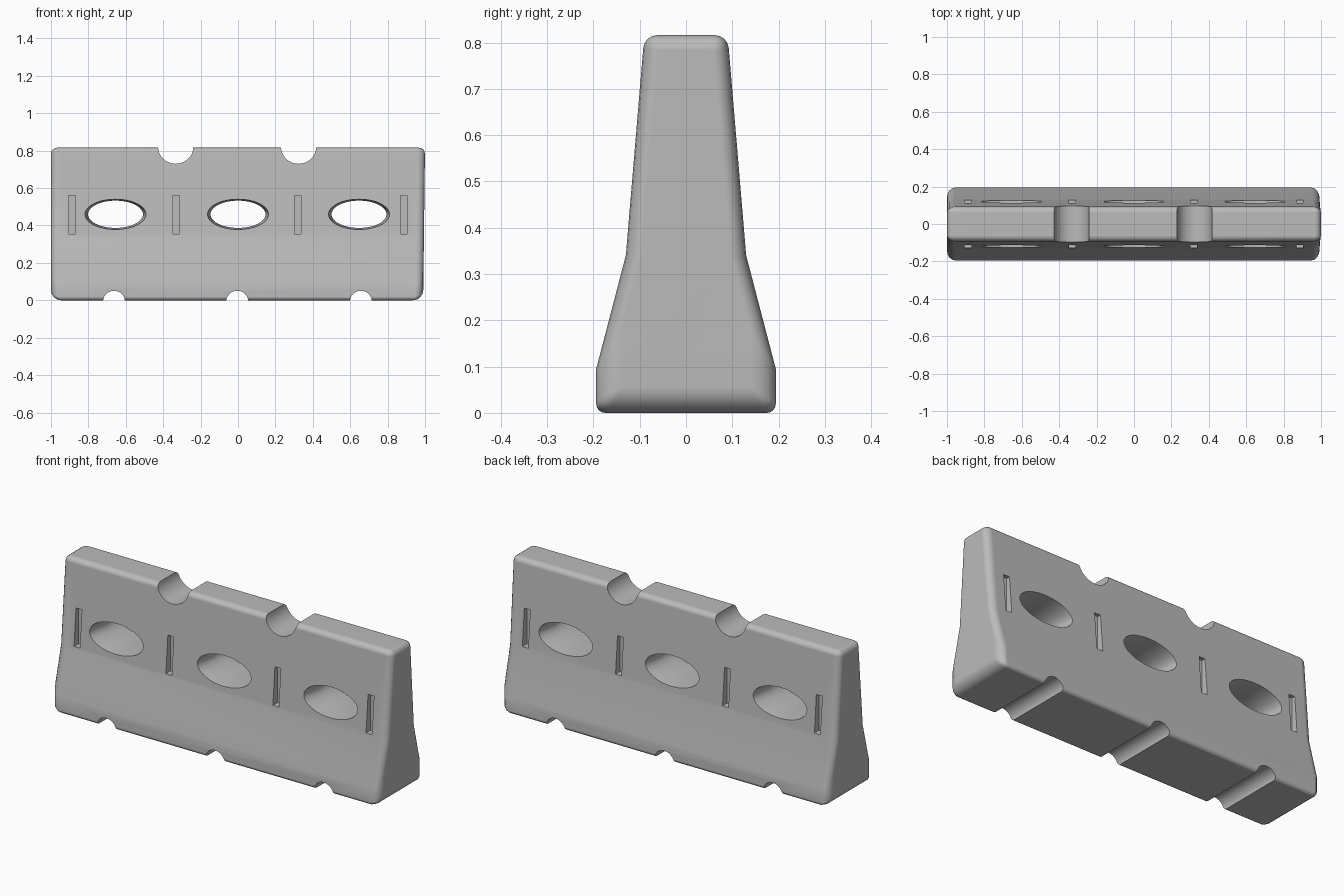
import bpy
import bmesh
from math import cos, sin, pi

default = bpy.data.objects.get("Cube")
if default:
    bpy.data.objects.remove(default, do_unlink=True)

plastic = bpy.data.materials.new("grey plastic")
plastic.use_nodes = True
GREY = (0.5, 0.5, 0.5, 1)
plastic.diffuse_color = GREY
plastic.node_tree.nodes["Principled BSDF"].inputs["Base Color"].default_value = GREY


def loft(name, rings):
    """Closed solid skinned through equal-sized rings of points."""
    bm = bmesh.new()
    loops = [[bm.verts.new(p) for p in ring] for ring in rings]
    for a, b in zip(loops, loops[1:]):
        for i in range(len(a)):
            j = (i + 1) % len(a)
            bm.faces.new((a[i], a[j], b[j], b[i]))
    bm.faces.new(loops[0])
    bm.faces.new(loops[-1])
    bmesh.ops.recalc_face_normals(bm, faces=bm.faces)
    mesh = bpy.data.meshes.new(name)
    bm.to_mesh(mesh)
    bm.free()
    mesh.materials.append(plastic)
    obj = bpy.data.objects.new(name, mesh)
    bpy.context.collection.objects.link(obj)
    return obj


def ellipse(x, y, z, rx, rz, n=48):
    return [(x + rx * cos(2 * pi * i / n), y, z + rz * sin(2 * pi * i / n)) for i in range(n)]


def select_only(obj):
    bpy.ops.object.select_all(action="DESELECT")
    obj.select_set(True)
    bpy.context.view_layer.objects.active = obj


def apply(obj, mod):
    select_only(obj)
    bpy.ops.object.modifier_apply(modifier=mod.name)


# Barrier body: stepped, tapering cross-section run along x
half = [(0.194, 0), (0.194, 0.095), (0.13, 0.34), (0.09, 0.816)]
section = half + [(-y, z) for y, z in reversed(half)]
body = loft("barrier_body", [[(-1, y, z) for y, z in section],
                             [(0.99 + 0.012 * z, y, z) for y, z in section]])

# Rounded edges, largest at the corners of the foot
weights = body.data.attributes.new("bevel_weight_edge", "FLOAT", "EDGE")
for edge in body.data.edges:
    a, b = (body.data.vertices[i].co for i in edge.vertices)
    low, high = min(a.z, b.z), max(a.z, b.z)
    if abs(a.x - b.x) > 1:
        weight = 0.36 if low < 0.05 else 0.5 if low > 0.7 else 0
    else:
        weight = 1 if high < 0.2 and low < 0.05 else 0.6
    weights.data[edge.index].value = weight
bevel = body.modifiers.new("rounding", "BEVEL")
bevel.limit_method = "WEIGHT"
bevel.width = 0.055
bevel.segments = 4
apply(body, bevel)

# Cutters: flared oval openings, top notches, foot channels and slots
cutters = []
for x in (-0.655, 0, 0.647):
    cutters.append(loft("oval_cutter", [ellipse(x, -0.24, 0.46, 0.179, 0.089),
                                        ellipse(x, 0, 0.46, 0.147, 0.073),
                                        ellipse(x, 0.24, 0.46, 0.179, 0.089)]))
for x in (-0.333, 0.324):
    cutters.append(loft("notch_cutter", [ellipse(x, y, 0.82, 0.094, 0.09) for y in (-0.3, 0.3)]))
for x in (-0.663, -0.004, 0.657):
    cutters.append(loft("channel_cutter", [ellipse(x, y, -0.005, 0.058, 0.056) for y in (-0.3, 0.3)]))
for x in (-0.888, -0.33, 0.32, 0.886):
    for side in (-1, 1):
        corners = [(-0.018, 0.355), (0.018, 0.355), (0.018, 0.56), (-0.018, 0.56)]
        cutters.append(loft("slot_cutter", [[(x + dx, side * y, z) for dx, z in corners]
                                            for y in (0.09, 0.2)]))

for cutter in cutters:
    cut = body.modifiers.new("cut", "BOOLEAN")
    cut.operation = "DIFFERENCE"
    cut.solver = "EXACT"
    cut.object = cutter
    apply(body, cut)
    bpy.data.objects.remove(cutter, do_unlink=True)

# Smooth rounding with crisp cut edges
select_only(body)
bpy.ops.object.shade_smooth_by_angle(angle=0.6)
weighted = body.modifiers.new("weighted normals", "WEIGHTED_NORMAL")
weighted.keep_sharp = True
